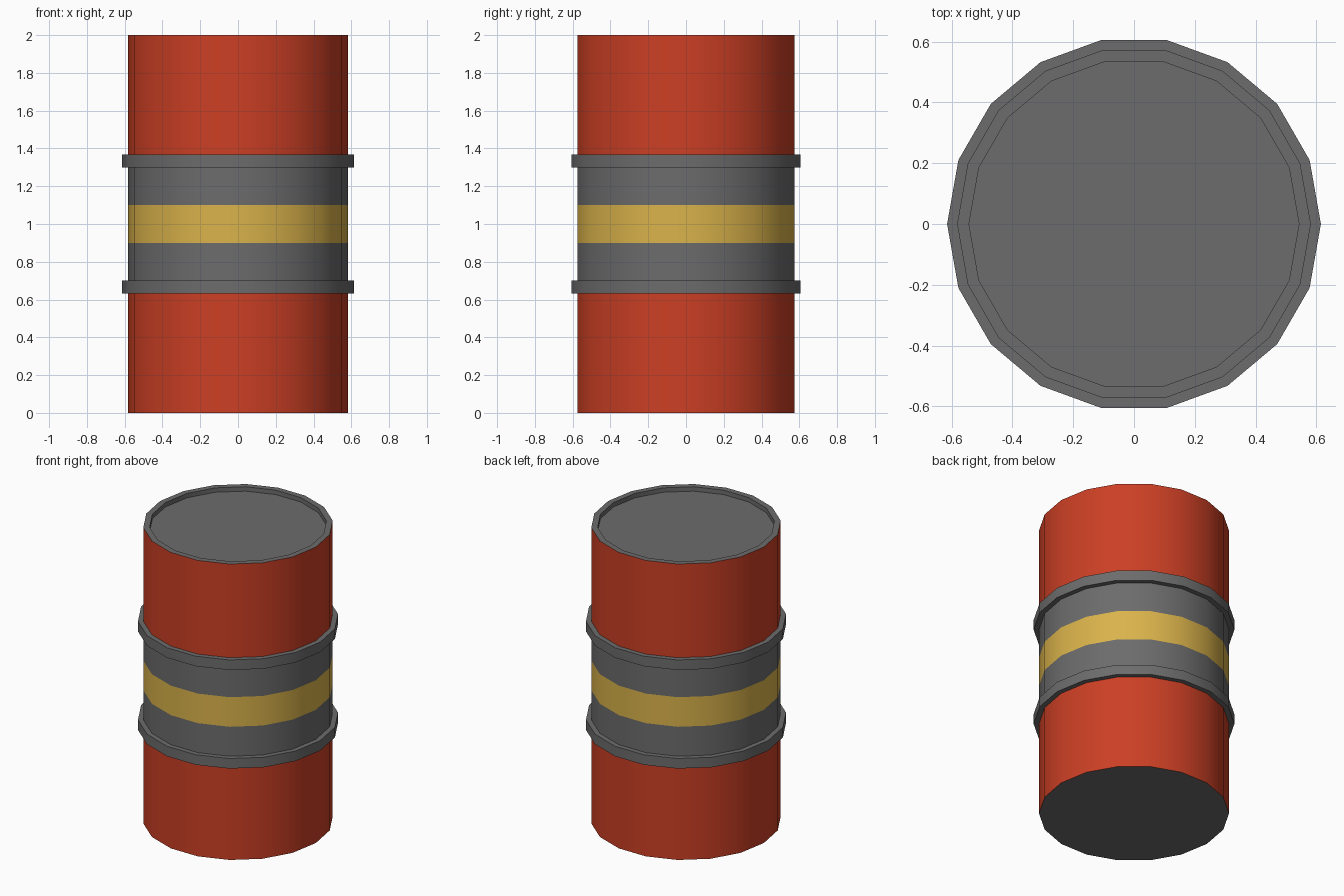
import bpy
import bmesh
from math import cos, sin, tau, radians

SIDES = 18
BODY_R, LIP_R, BAND_R = 0.582, 0.543, 0.615

if "Cube" in bpy.data.objects:
    bpy.data.objects.remove(bpy.data.objects["Cube"], do_unlink=True)


def make_material(name, color):
    mat = bpy.data.materials.new(name)
    mat.use_nodes = True
    mat.diffuse_color = (*color, 1)
    mat.node_tree.nodes["Principled BSDF"].inputs["Base Color"].default_value = (*color, 1)
    return mat


red = make_material("red paint", (0.60, 0.05, 0.018))
grey = make_material("dark grey metal", (0.15, 0.15, 0.15))
yellow = make_material("yellow stripe", (0.70, 0.45, 0.07))


def lathe(name, profile, materials, closed=False):
    """Revolve (radius, z) points around z; open profiles get end caps."""
    bm = bmesh.new()
    rings = [[bm.verts.new((r * cos(tau * i / SIDES), r * sin(tau * i / SIDES), z))
              for i in range(SIDES)] for r, z in profile]
    pairs = list(zip(rings, rings[1:]))
    if closed:
        pairs.append((rings[-1], rings[0]))
    else:
        bm.faces.new(rings[0])
        bm.faces.new(rings[-1])
    for low, high in pairs:
        for i in range(SIDES):
            j = (i + 1) % SIDES
            bm.faces.new((low[i], low[j], high[j], high[i]))
    bmesh.ops.recalc_face_normals(bm, faces=bm.faces[:])
    mesh = bpy.data.meshes.new(name)
    bm.to_mesh(mesh)
    bm.free()
    for mat in materials:
        mesh.materials.append(mat)
    obj = bpy.data.objects.new(name, mesh)
    bpy.context.collection.objects.link(obj)
    bpy.ops.object.select_all(action="DESELECT")
    obj.select_set(True)
    bpy.context.view_layer.objects.active = obj
    bpy.ops.object.shade_smooth_by_angle(angle=radians(30))
    return obj


# Drum body with raised lip and recessed lid
heights = (0, 0.667, 0.9, 1.1, 1.333, 2)
body = lathe("drum_body",
             [(BODY_R, z) for z in heights] + [(LIP_R, 2), (LIP_R, 1.97)],
             (red, grey, yellow))

# Wall colours by height; lid and base stay grey
for face in body.data.polygons:
    offset = abs(face.center.z - 1)
    if abs(face.normal.z) > 0.5 or face.center.xy.length < LIP_R * 0.99:
        face.material_index = 1
    elif offset < 0.1:
        face.material_index = 2
    else:
        face.material_index = 1 if offset < 0.333 else 0

# Two reinforcing hoops
for label, z in (("lower", 0.667), ("upper", 1.333)):
    lathe(label + "_hoop",
          [(BODY_R - 0.01, z - 0.034), (BAND_R, z - 0.034),
           (BAND_R, z + 0.034), (BODY_R - 0.01, z + 0.034)],
          (grey,), closed=True)
